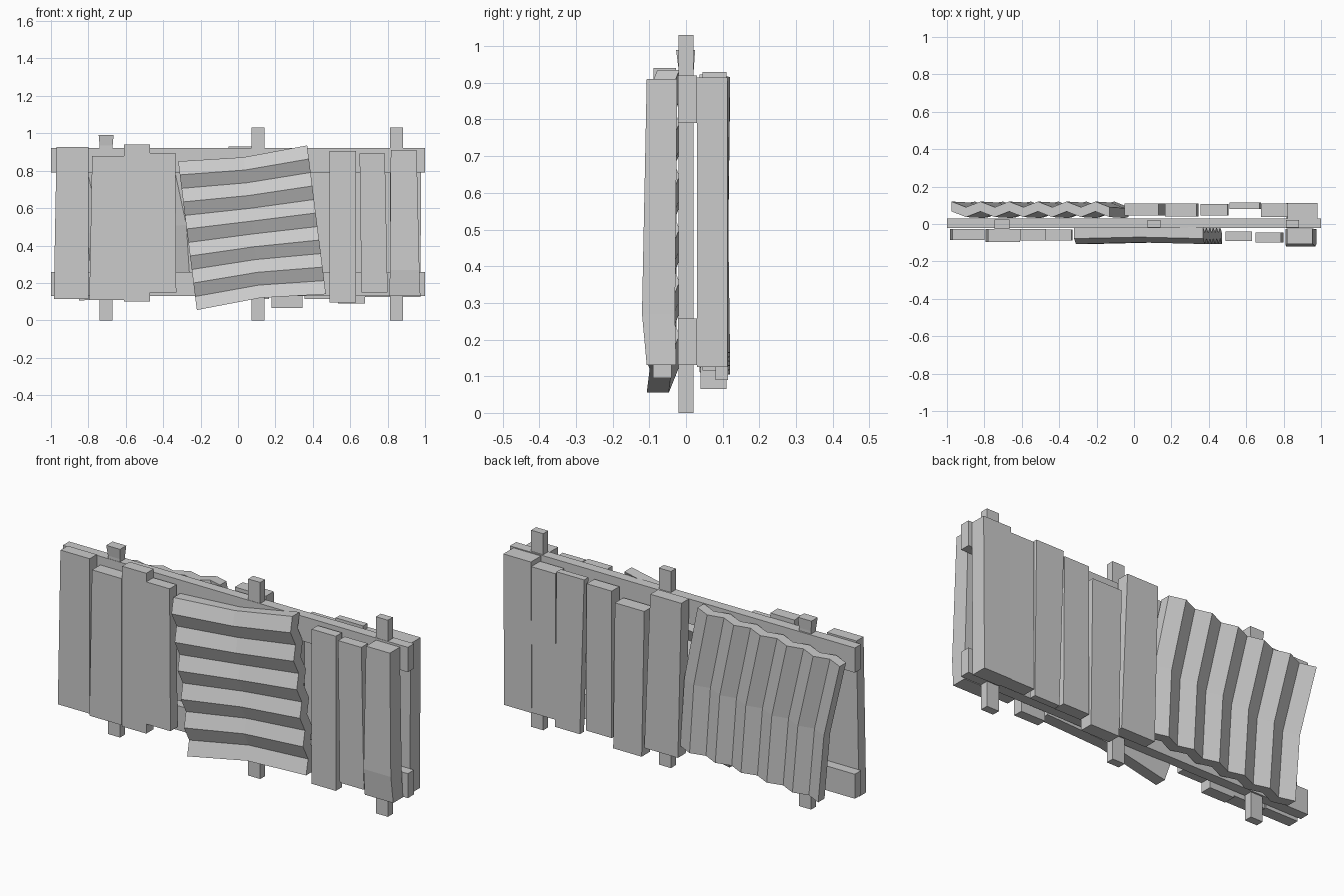
import bpy, bmesh

if "Cube" in bpy.data.objects:
    bpy.data.objects.remove(bpy.data.objects["Cube"])


def make(name, verts, faces):
    me = bpy.data.meshes.new(name)
    me.from_pydata(verts, [], faces)
    bm = bmesh.new()
    bm.from_mesh(me)
    bmesh.ops.recalc_face_normals(bm, faces=bm.faces)
    bm.to_mesh(me)
    bm.free()
    ob = bpy.data.objects.new(name, me)
    bpy.context.collection.objects.link(ob)
    return ob


def loft(name, rings):
    """Stack of rectangular sections, each (z, x0, x1, y0, y1)."""
    v, f = [], []
    for z, x0, x1, y0, y1 in rings:
        v += [(x0, y0, z), (x1, y0, z), (x1, y1, z), (x0, y1, z)]
    n = len(rings)
    for r in range(n - 1):
        for k in range(4):
            a, b = r * 4 + k, r * 4 + (k + 1) % 4
            f.append((a, b, b + 4, a + 4))
    f += [(3, 2, 1, 0), tuple(range(4 * n - 4, 4 * n))]
    return make(name, v, f)


def sheet(name, edge_a, edge_b, peak, valley, thick, bend, first_peak, n=11):
    """Thick zigzag panel swept between two bent edges given as (x, z)."""
    v, f = [], []
    for i in range(n + 1):
        t = i / n
        y = peak if (i % 2 == 0) == first_peak else valley
        for j in range(3):
            x = edge_a[j][0] * (1 - t) + edge_b[j][0] * t
            z = edge_a[j][1] * (1 - t) + edge_b[j][1] * t
            yy = y + (bend if j == 1 else 0)
            v += [(x, yy, z), (x, yy + thick, z)]

    def q(i, j, s):
        return (i * 3 + j) * 2 + s
    for i in range(n):
        for j in range(2):
            for s in (0, 1):
                f.append((q(i, j, s), q(i + 1, j, s), q(i + 1, j + 1, s), q(i, j + 1, s)))
        for j in (0, 2):
            f.append((q(i, j, 0), q(i + 1, j, 0), q(i + 1, j, 1), q(i, j, 1)))
    for i in (0, n):
        for j in range(2):
            f.append((q(i, j, 0), q(i, j + 1, 0), q(i, j + 1, 1), q(i, j, 1)))
    return make(name, v, f)


# Horizontal rails
for nm, z0, z1 in (("lower_rail", .13, .258), ("upper_rail", .79, .92)):
    loft(nm, [(z0, -1, 1, -.022, .03), (z1, -1, 1, -.022, .03)])

# Posts
for x, h in ((-.705, .935), (.108, 1.03), (.848, 1.03)):
    rings = [(0, x - .035, x + .035, -.02, .021), (h, x - .035, x + .035, -.02, .021)]
    if h < 1:
        rings += [(.99, x - .04, x + .04, -.027, .025)]
    loft("post", rings)

# Planks: z0, z1, bottom x0 x1, top x0 x1, y0, y1
front = [
    (.115, .927, -.985, -.80, -.97, -.80, -.085, -.026),
    (.11, .878, -.795, -.61, -.78, -.61, -.095, -.027),
    (.10, .94, -.61, -.47, -.61, -.47, -.088, -.027),
    (.15, .895, -.47, -.33, -.47, -.335, -.088, -.03),
    (.095, .905, .49, .63, .49, .63, -.09, -.04),
    (.15, .892, .66, .80, .65, .785, -.10, -.045),
]
back = [
    (.115, .93, -.03, .165, -.05, .13, .045, .11),
    (.065, .83, .18, .345, .165, .335, .04, .11),
    (.115, .885, .355, .505, .355, .50, .045, .108),
    (.09, .905, .535, .68, .51, .67, .08, .115),
    (.125, .89, .68, .82, .68, .82, .037, .11),
    (.125, .915, .815, .975, .82, .98, .03, .113),
]
for side, planks in (("front", front), ("back", back)):
    for z0, z1, a, b, c, d, y0, y1 in planks:
        loft(side + "_plank", [(z0, a, b, y0, y1), (z1, c, d, y0, y1)])

# End plank with a slight bow
loft("front_bowed_plank", [(.13, .81, .975, -.107, -.027), (.27, .812, .97, -.12, -.03),
                           (.91, .817, .955, -.107, -.024)])

# Corrugated panels
sheet("front_corrugated_panel",
      [(-.32, .85), (.03, .872), (.37, .935)],
      [(-.22, .055), (.12, .12), (.47, .14)],
      -.107, -.078, .06, .008, False)
sheet("back_corrugated_panel",
      [(-.975, .85), (-.88, .46), (-.85, .105)],
      [(-.13, .922), (-.05, .53), (-.03, .17)],
      .067, .037, .053, -.005, True)
